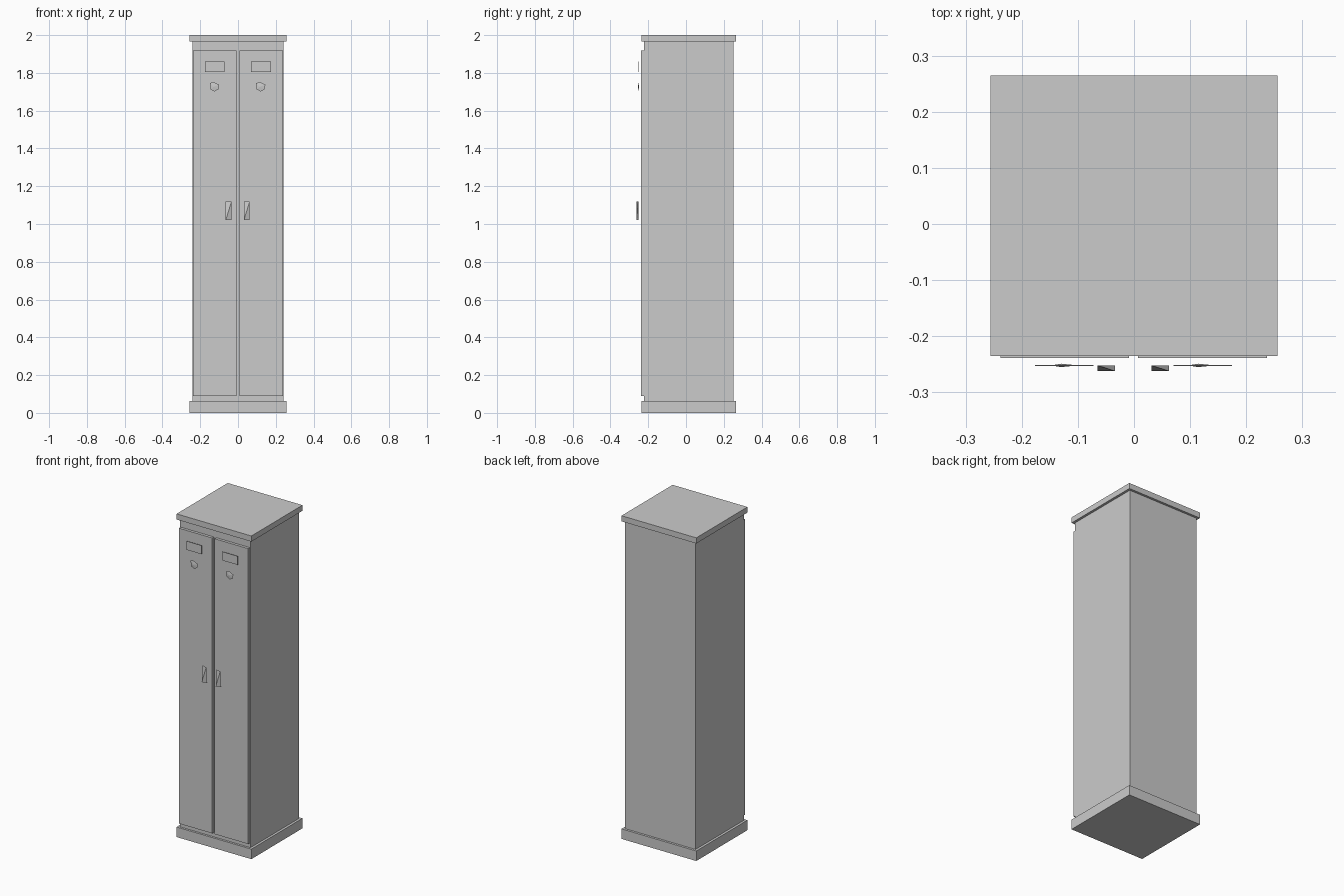
import bpy
import bmesh
from mathutils import Vector

old = bpy.data.objects.get("Cube")
if old:
    bpy.data.objects.remove(old, do_unlink=True)

# One painted-metal grey for everything
grey = bpy.data.materials.new("painted_metal_grey")
grey.use_nodes = True
colour = (0.6, 0.6, 0.6, 1)
grey.diffuse_color = colour
grey.node_tree.nodes["Principled BSDF"].inputs["Base Color"].default_value = colour


def finish(name, bm):
    bmesh.ops.recalc_face_normals(bm, faces=bm.faces)
    mesh = bpy.data.meshes.new(name)
    bm.to_mesh(mesh)
    bm.free()
    mesh.materials.append(grey)
    obj = bpy.data.objects.new(name, mesh)
    bpy.context.collection.objects.link(obj)
    return obj


def box(name, x, y, z):
    """Box from (min, max) pairs on each axis."""
    bm = bmesh.new()
    bmesh.ops.create_cube(bm, size=1)
    for v in bm.verts:
        v.co = Vector([(a + b) / 2 + c * (b - a) for c, (a, b) in zip(v.co, (x, y, z))])
    return finish(name, bm)


def handle(name, x0, x1, front=-0.262, back=-0.252, low=1.02, high=1.12):
    """Faceted pull with a diagonal ridge on its front."""
    bm = bmesh.new()
    corners = [(x0, front, low), (x1, front, high), (x0, back, high), (x1, back, low)]
    bl, tr, tl, br = [bm.verts.new(c) for c in corners]
    for face in ((bl, tr, tl), (bl, br, tr), (tl, tr, br), (tl, br, bl)):
        bm.faces.new(face)
    return finish(name, bm)


def latch(name, x, y=-0.252, z=1.727, depth=0.003):
    """Small uneven knob, tapering to a point in front and behind."""
    outline = [(-0.023, 0.018), (-0.006, 0.026), (0.026, 0.01),
               (0.022, -0.013), (0.001, -0.026), (-0.02, -0.014)]
    bm = bmesh.new()
    rim = [bm.verts.new((x + px, y, z + pz)) for px, pz in outline]
    for side in (-depth, depth):
        tip = bm.verts.new((x - 0.005, y + side, z))
        for a, b in zip(rim, rim[1:] + rim[:1]):
            bm.faces.new((a, b, tip))
    return finish(name, bm)


# Cabinet with overhanging plinth and top
wide, deep = (-0.256, 0.256), (-0.235, 0.265)
box("plinth", wide, deep, (0, 0.062))
box("cabinet_body", (-0.241, 0.241), (-0.222, 0.251), (0.062, 1.965))
box("top_cap", wide, deep, (1.965, 2))

# Pair of doors with label plate, latch and handle
for side, door, label, knob, pull in (
        ("right", (-0.238, -0.009), (-0.176, -0.072), -0.125, (-0.065, -0.034)),
        ("left", (0.007, 0.237), (0.07, 0.175), 0.119, (0.031, 0.062))):
    box(side + "_door", door, (-0.239, -0.222), (0.09, 1.918))
    box(side + "_label_plate", label, (-0.253, -0.251), (1.806, 1.86))
    latch(side + "_latch", knob)
    handle(side + "_handle", *pull)
